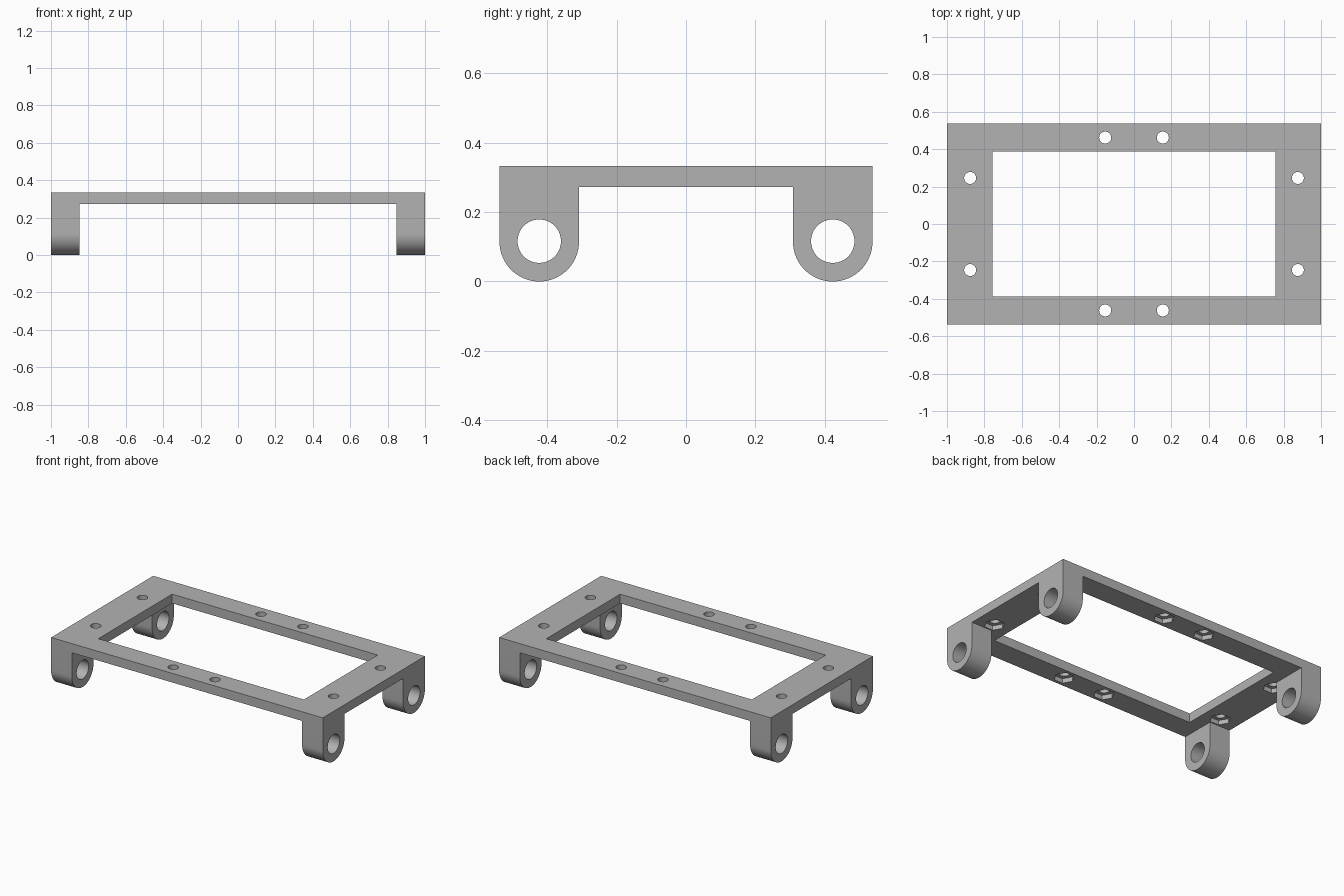
import bpy
import bmesh
from math import cos, sin, pi
from mathutils import Matrix

cube = bpy.data.objects.get("Cube")
if cube:
    bpy.data.objects.remove(cube, do_unlink=True)

HALF_Y, TOP, SLAB = 0.537, 0.333, 0.272    # outer depth, top face, underside
LEG_R, LEG_Y, LEG_X = 0.1145, 0.4225, 0.848

grey = bpy.data.materials.new("light_grey")
grey.use_nodes = True
colour = (0.45, 0.45, 0.45, 1)
grey.diffuse_color = colour
grey.node_tree.nodes["Principled BSDF"].inputs["Base Color"].default_value = colour


def make_object(name, bm):
    bmesh.ops.recalc_face_normals(bm, faces=bm.faces)
    mesh = bpy.data.meshes.new(name)
    bm.to_mesh(mesh)
    bm.free()
    mesh.materials.append(grey)
    obj = bpy.data.objects.new(name, mesh)
    bpy.context.collection.objects.link(obj)
    return obj


def add_box(bm, size, centre):
    scale = Matrix.Diagonal((*size, 1))
    bmesh.ops.create_cube(bm, size=1, matrix=Matrix.Translation(centre) @ scale)


def add_cylinder(bm, radius, depth, centre, sides, axis="Z"):
    turn = Matrix.Rotation(pi / 2, 4, "Y") if axis == "X" else Matrix()
    bmesh.ops.create_cone(bm, cap_ends=True, segments=sides, radius1=radius,
                          radius2=radius, depth=depth,
                          matrix=Matrix.Translation(centre) @ turn)


# Side profile with two rounded legs, extruded over the full width
def leg_arc(y):
    steps = 32
    return [(y - LEG_R * cos(pi * i / steps), LEG_R - LEG_R * sin(pi * i / steps))
            for i in range(steps + 1)]


inner = LEG_Y - LEG_R
profile = ([(-HALF_Y, TOP)] + leg_arc(-LEG_Y) + [(-inner, SLAB), (inner, SLAB)]
           + leg_arc(LEG_Y) + [(HALF_Y, TOP)])
bm = bmesh.new()
face = bm.faces.new([bm.verts.new((-1, y, z)) for y, z in profile])
extruded = bmesh.ops.extrude_face_region(bm, geom=[face])["geom"]
bmesh.ops.translate(bm, vec=(2, 0, 0),
                    verts=[v for v in extruded if isinstance(v, bmesh.types.BMVert)])
frame = make_object("mounting_frame", bm)

cutters = []

# Gap between the left and right legs
bm = bmesh.new()
add_box(bm, (2 * LEG_X, 2, 1), (0, 0, SLAB - 0.5))
cutters.append(make_object("leg_gap_cutter", bm))

# Central window and round leg bores
bm = bmesh.new()
add_box(bm, (1.514, 0.776, 0.3), (0, 0, TOP))
for y in (-LEG_Y, LEG_Y):
    add_cylinder(bm, 0.0625, 3, (0, y, 0.116), 64, "X")
cutters.append(make_object("window_and_bore_cutter", bm))

# Screw holes, then hexagonal nut pockets on the underside
screws = [(sx * x, sy * y) for x, y in ((0.154, 0.462), (0.876, 0.246))
          for sx in (-1, 1) for sy in (-1, 1)]
for name, radius, sides, low, high in (
        ("screw_hole_cutter", 0.032, 32, SLAB - 0.1, TOP + 0.1),
        ("nut_pocket_cutter", 0.063, 6, SLAB - 0.03, SLAB + 0.03)):
    bm = bmesh.new()
    for x, y in screws:
        # Corners of the pockets point along x
        add_cylinder(bm, radius, high - low, (x, y, (low + high) / 2), sides)
    if sides == 6:
        bmesh.ops.rotate(bm, verts=bm.verts, cent=(0, 0, 0), matrix=Matrix())
        for x, y in screws:
            near = [v for v in bm.verts if (v.co.xy - Matrix.Translation((x, y, 0)).to_translation().xy).length < 0.07]
            bmesh.ops.rotate(bm, verts=near, cent=(x, y, 0),
                             matrix=Matrix.Rotation(pi / 6, 3, "Z"))
    cutters.append(make_object(name, bm))

# Apply the cuts and remove the cutters
for cutter in cutters:
    cutter.hide_render = True
    mod = frame.modifiers.new(cutter.name, "BOOLEAN")
    mod.operation = "DIFFERENCE"
    mod.solver = "EXACT"
    mod.object = cutter
bpy.ops.object.select_all(action="DESELECT")
bpy.context.view_layer.objects.active = frame
frame.select_set(True)
for mod in list(frame.modifiers):
    bpy.ops.object.modifier_apply(modifier=mod.name)
for cutter in cutters:
    bpy.data.objects.remove(cutter, do_unlink=True)

bpy.ops.object.shade_smooth_by_angle()
